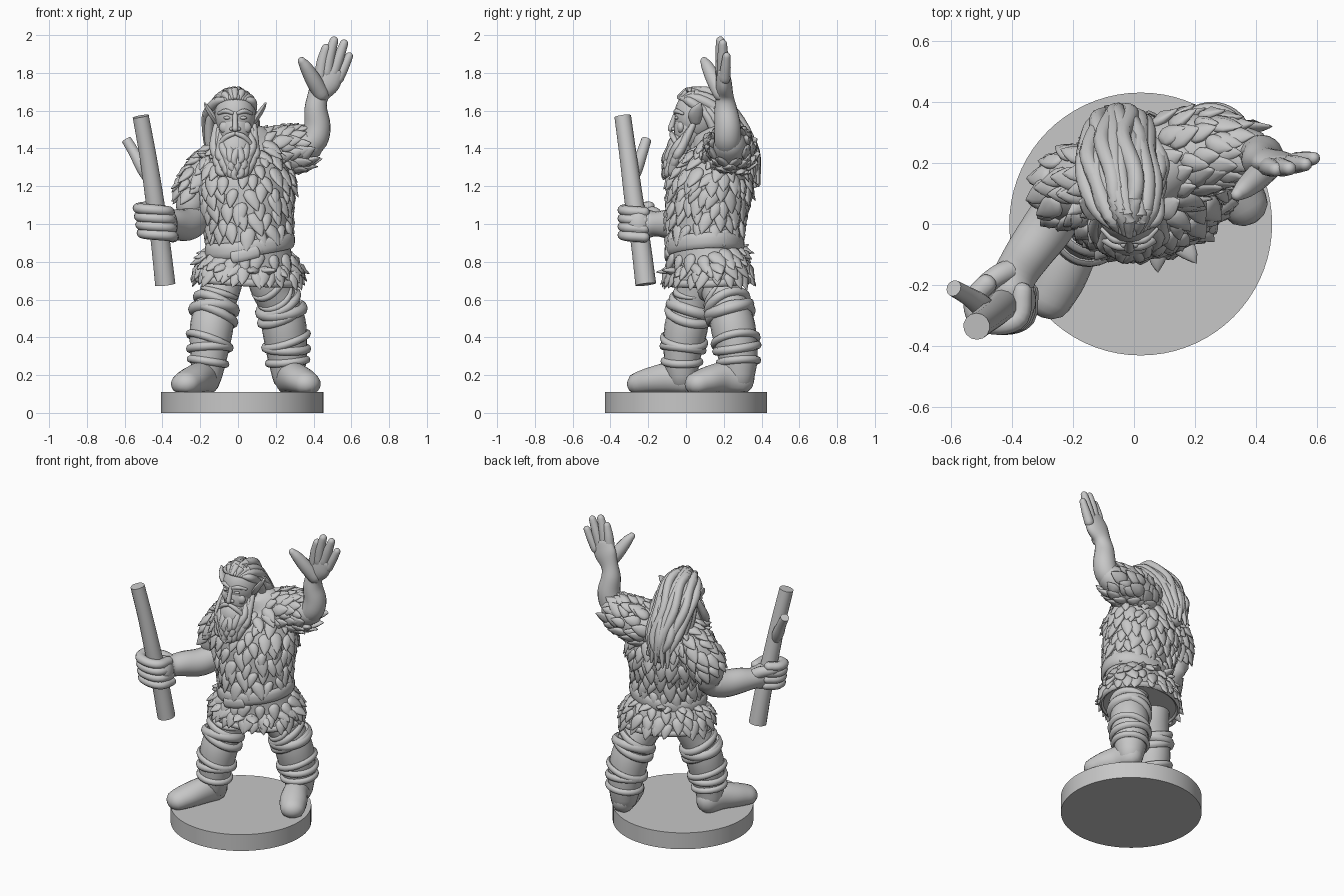
import bpy, bmesh, math, random
from mathutils import Vector, Matrix

random.seed(4)
if "Cube" in bpy.data.objects:
    bpy.data.objects.remove(bpy.data.objects["Cube"])

grey = bpy.data.materials.new("plain_grey")
grey.use_nodes = True
tone = (0.57, 0.57, 0.57, 1)
grey.diffuse_color = tone
grey.node_tree.nodes["Principled BSDF"].inputs["Base Color"].default_value = tone

UP, FRONT = Vector((0, 0, 1)), Vector((0, -1, 0))
CHEST = Vector((0.3, -0.95, 0)).normalized()


def finish(name, bm, angle=50):
    bmesh.ops.recalc_face_normals(bm, faces=bm.faces)
    mesh = bpy.data.meshes.new(name)
    bm.to_mesh(mesh)
    bm.free()
    mesh.materials.append(grey)
    ob = bpy.data.objects.new(name, mesh)
    bpy.context.collection.objects.link(ob)
    bpy.ops.object.select_all(action='DESELECT')
    ob.select_set(True)
    bpy.context.view_layer.objects.active = ob
    bpy.ops.object.shade_smooth_by_angle(angle=math.radians(angle))


def sweep(pts, ref):
    """Smooth surface through sections (x, y, z, across, along_ref)."""
    P = [Vector(p if len(p) == 5 else (*p, p[3])) for p in pts]
    P = [P[0] * 2 - P[1]] + P + [P[-1] * 2 - P[-2]]

    def at(t):
        i = max(0, min(int(t), len(pts) - 2))
        a, b, c, d = P[i:i + 4]
        u = t - i
        return (b * 2 + (c - a) * u + (a * 2 - b * 5 + c * 4 - d) * u**2
                + (b * 3 - a - c * 3 + d) * u**3) / 2

    def frame(t):
        s = at(t)
        tan = (at(t + .03) - at(t - .03)).to_3d().normalized()
        up = (ref - tan * ref.dot(tan)).normalized()
        return Vector(s[:3]), tan, up, tan.cross(up), s[3], s[4]

    def point(t, a, k=1, push=0):
        c, tan, up, side, rx, ry = frame(t)
        return c + tan * push + up * ry * k * math.cos(a) + side * rx * k * math.sin(a)
    return frame, point


def tube(bm, pts, ref=FRONT, n=12, steps=4, round_ends=True, floor=-9):
    frame, point = sweep(pts, ref)
    last = len(pts) - 1
    rings = [(i / steps, 1, 0) for i in range(last * steps + 1)]
    if round_ends:
        r0, r1 = min(frame(0)[4:]), min(frame(last)[4:])
        caps = [(math.cos(q), math.sin(q)) for q in (.5, 1, 1.4)]
        rings = ([(0, c, -r0 * s) for c, s in caps[::-1]] + rings
                 + [(last, c, r1 * s) for c, s in caps])
    grid = []
    for t, k, push in rings:
        ring = [point(t, math.tau * j / n, k, push) for j in range(n)]
        grid.append([bm.verts.new((p.x, p.y, max(p.z, floor))) for p in ring])
    for lo, hi in zip(grid, grid[1:]):
        for j in range(n):
            bm.faces.new((lo[j], lo[j - 1], hi[j - 1], hi[j]))
    bm.faces.new(grid[0])
    bm.faces.new(grid[-1])


def tubes(name, paths, **kw):
    bm = bmesh.new()
    for p in paths:
        tube(bm, p, **kw)
    finish(name, bm)


def blobs(name, items):
    bm = bmesh.new()
    for centre, size in items:
        m = Matrix.Translation(centre) @ Matrix.Diagonal((*size, 1))
        bmesh.ops.create_uvsphere(bm, u_segments=20, v_segments=14, radius=1, matrix=m)
    finish(name, bm)


def fur(name, pts, ref, t0, t1, rows, length=.12, width=.04, lift=.2):
    """Rows of overlapping pointed tufts lying along a swept surface."""
    frame, point = sweep(pts, ref)
    bm = bmesh.new()
    for i in range(rows):
        t = t0 + (t1 - t0) * i / (rows - 1)
        c, _, _, _, rx, ry = frame(t)
        n = max(7, int(math.pi * (rx + ry) / (width * 1.75)))
        for j in range(n):
            a = math.tau * (j + i % 2 / 2 + random.uniform(-.3, .3)) / n
            tt = t + random.uniform(-.13, .13)
            p = point(tt, a)
            down = (point(tt + .05, a) - p).normalized()
            side = (point(tt, a + .05) - point(tt, a - .05)).normalized()
            out = side.cross(down).normalized()
            if out.dot(p - c) < 0:
                out = -out
            down = (down + out * lift + side * random.uniform(-.35, .35)).normalized()
            out = down.cross(side).normalized() * (1 if down.cross(side).dot(out) > 0 else -1)
            size = random.uniform(.8, 1.2)
            new = bmesh.ops.create_icosphere(bm, subdivisions=2, radius=1)["verts"]
            for v in new:
                x, y, z = v.co
                s = (z + 1) / 2
                taper = 1.1 - .8 * s**1.6
                ridge = .35 * math.cos(x * 7) * max(0, y)
                v.co = (p + side * x * width * taper * size
                        + out * ((y + ridge) * .022 * taper + .012 * s * s)
                        + down * (s - .3) * length * size)
    finish(name, bm, 60)


# round base
bm = bmesh.new()
bmesh.ops.create_cone(bm, cap_ends=True, segments=72, radius1=.43, radius2=.43, depth=.11,
                      matrix=Matrix.Translation((.022, 0, .055)))
finish("base", bm, 30)

# legs, boots and wrappings
legs = {
    "right": ([(-.07, .09, .8, .12), (-.085, .07, .68, .105), (-.12, .03, .57, .105),
               (-.14, .0, .45, .115), (-.155, -.02, .3, .098), (-.165, -.02, .2, .082)],
              [(-.165, .0, .18, .072, .085), (-.195, -.08, .185, .078, .085),
               (-.24, -.17, .172, .085, .075), (-.28, -.245, .155, .078, .064)]),
    "left": ([(.15, .15, .8, .12), (.165, .17, .68, .105), (.22, .22, .57, .108),
              (.245, .25, .45, .118), (.26, .275, .3, .105), (.265, .28, .2, .086)],
             [(.265, .29, .18, .072, .085), (.29, .2, .185, .078, .085),
              (.33, .12, .172, .085, .075), (.365, .06, .155, .076, .064)]),
}
for side, (leg, foot) in legs.items():
    tubes(side + "_leg", [leg], n=20)
    tubes(side + "_boot", [foot], ref=UP, n=20, floor=.108)
    frame, point = sweep(leg, FRONT)
    s = 1 if side == "left" else -1
    bands = []
    for t, tilt, r in ((1.95, .1, .024), (2.2, -.15, .03), (2.45, .2, .024),
                       (3.45, .16, .02), (3.7, -.08, .022), (4.25, .04, .02)):
        ring = [point(t + tilt * s * math.sin(a), a, 1.03)
                for a in (math.tau * k / 20 for k in range(21))]
        bands.append([(*p, r * .85, r) for p in ring])
    tubes(side + "_leg_wraps", bands, ref=UP, n=8, steps=2)
    # trouser folds above the wraps
    folds = []
    for t in (.9, 1.4):
        ring = [point(t + .3 * math.sin(a + t), a, .96) for a in (k * .3 - 1.5 for k in range(11))]
        folds.append([(*p, .006 + .013 * math.sin(math.pi * k / 10)) for k, p in enumerate(ring)])
    tubes(side + "_trouser_folds", folds, ref=UP, n=8, steps=2)

# tunic body with fur
body = [(.0, .1, 1.47, .09, .08), (.03, .15, 1.38, .21, .14), (.03, .125, 1.22, .255, .2),
        (.05, .105, 1.05, .225, .19), (.065, .1, .87, .215, .18), (.06, .115, .78, .265, .2),
        (.055, .12, .69, .28, .215)]
tubes("tunic", [body], ref=CHEST, n=32, round_ends=False)
fur("tunic_fur", body, CHEST, .75, 3.5, 9)
fur("skirt_fur", body, CHEST, 4.35, 5.5, 4, length=.11, lift=.18)
frame, point = sweep(body, CHEST)
hem = [point(5.9, math.tau * k / 24) for k in range(25)]
tubes("skirt_hem", [[(*p, .014, .02) for p in hem]], ref=UP, n=8, steps=2)

# belt with hanging overlap
loop = [point(3.92 + .12 * math.sin(a), a, 1.07) for a in (math.tau * k / 24 for k in range(25))]
tubes("belt", [[(*p, .014, .042) for p in loop]], ref=UP, n=10, steps=2)
tail = [point(4.04 + .03 * k, .1 + .11 * k, 1.11) for k in range(6)]
tubes("belt_tail", [[(*p, .012, .032) for p in tail]], ref=UP, n=10)

# fur sleeves
left_sleeve = [(.1, .2, 1.36, .12, .14), (.22, .235, 1.385, .115, .125),
               (.31, .235, 1.4, .105, .1), (.37, .23, 1.42, .085, .085)]
right_sleeve = [(-.06, .13, 1.36, .09, .11), (-.14, .13, 1.28, .105, .12),
                (-.21, .115, 1.19, .1, .11), (-.25, .095, 1.1, .08, .09)]
tubes("left_sleeve", [left_sleeve], n=20)
tubes("right_sleeve", [right_sleeve], n=20)
fur("left_sleeve_fur", left_sleeve, FRONT, .3, 2.4, 6, length=.11, lift=.25)
fur("right_sleeve_fur", right_sleeve, FRONT, .3, 2.55, 6, length=.11, lift=.22)

# raised left arm with open hand
tubes("left_forearm", [[(.36, .225, 1.41, .07), (.405, .22, 1.45, .072), (.42, .22, 1.52, .07),
                        (.412, .21, 1.61, .06), (.425, .205, 1.68, .056, .046),
                        (.46, .2, 1.75, .08, .042), (.49, .195, 1.815, .074, .03)]], n=20)
tubes("left_fingers", [
    [(.435, .19, 1.78, .032), (.447, .185, 1.86, .03), (.465, .178, 1.93, .023)],
    [(.47, .19, 1.8, .032), (.485, .185, 1.89, .03), (.508, .182, 1.97, .023)],
    [(.505, .195, 1.8, .031), (.533, .195, 1.88, .029), (.561, .195, 1.955, .022)],
    [(.53, .205, 1.77, .03), (.56, .21, 1.83, .027), (.588, .215, 1.888, .021)],
    [(.44, .185, 1.69, .042), (.4, .15, 1.76, .042), (.36, .115, 1.83, .033),
     (.338, .097, 1.862, .022)]], n=12)

# lowered right arm with gripping hand
tubes("right_forearm", [[(-.25, .11, 1.14, .075), (-.23, .08, 1.03, .08), (-.275, .0, .995, .085),
                         (-.34, -.09, 1, .078), (-.385, -.16, 1, .072, .065),
                         (-.405, -.21, 1, .075, .08)]], ref=Vector((.3, .2, 1)), n=20)
blobs("right_palm", [((-.375, -.25, .998), (.055, .07, .085))])
grip = []
for k in range(4):
    z, o = .93 + .044 * k, -.007 * k
    grip.append([(x + o, y, z + .006 * i, .033, .028) for i, (x, y) in enumerate(
        ((-.345, -.22), (-.355, -.305), (-.42, -.33), (-.49, -.308), (-.502, -.245), (-.46, -.195)))])
grip.append([(-.4, -.15, 1.03, .038), (-.445, -.17, 1.055, .036), (-.495, -.205, 1.065, .03),
             (-.52, -.25, 1.07, .024)])
tubes("right_fingers", grip, ref=UP, n=12)

# staff with a broken branch
tubes("staff", [[(-.385, -.213, .68, .055), (-.41, -.24, .9, .052), (-.44, -.275, 1.12, .05),
                 (-.475, -.305, 1.35, .046), (-.515, -.335, 1.57, .044)],
                [(-.455, -.29, 1.2, .02), (-.5, -.265, 1.29, .036), (-.545, -.235, 1.37, .03),
                 (-.59, -.21, 1.445, .027)]], n=14, round_ends=False)

# head and face
X = -.015
face = [((X, .06, 1.575), (.11, .122, .138)), ((X, .02, 1.5), (.088, .085, .11))]
for s in (-1, 1):
    face += [((X + s * .048, -.026, 1.512), (.038, .022, .034)),
             ((X + s * .042, -.05, 1.562), (.02, .01, .009)),
             ((X + s * .018, -.066, 1.503), (.012, .012, .011))]
blobs("head", face)
tubes("neck", [[(.0, .1, 1.36, .08), (X, .07, 1.5, .075)]], n=16)
features = [[(X, -.05, 1.585, .015), (X, -.07, 1.54, .014), (X, -.08, 1.505, .017)],
            [(X - .032, -.062, 1.437, .01), (X, -.07, 1.432, .014), (X + .032, -.062, 1.437, .01)]]
for s in (-1, 1):
    features.append([(X + s * .015, -.056, 1.587, .01), (X + s * .05, -.05, 1.598, .013),
                     (X + s * .088, -.018, 1.585, .008)])
    features.append([(X + s * .008, -.076, 1.478, .012), (X + s * .045, -.07, 1.462, .015),
                     (X + s * .08, -.052, 1.425, .013), (X + s * .095, -.05, 1.385, .005)])
tubes("nose_brows_and_moustache", features, n=10)
tubes("ears", [[(X + s * .1, .05, 1.54, .014, .028), (X + s * .125, .05, 1.58, .016, .038),
                (X + s * .148, .065, 1.615, .012, .026), (X + s * .16, .075, 1.638, .006, .008)]
               for s in (-1, 1)], n=10)

# beard
blobs("beard_core", [((X, -.035, 1.385), (.092, .07, .1))])
locks = []
for layer in range(3):
    for k in range(9 - layer):
        a = (k - (8 - layer) / 2) / 4
        b, drop, w = abs(a), layer * .055, .01 * math.sin(k * 2.1 + layer)
        locks.append([(X + .1 * a, -.045 + .08 * b * b, 1.42 + .1 * b * b, .016),
                      (X + .112 * a + w, -.085 + .07 * b * b, 1.39 + .03 * b - drop * .4, .024),
                      (X + .098 * a - w, -.11 + .06 * b * b, 1.34 + .02 * b - drop * .7, .022),
                      (X + .062 * a + w, -.12 + .05 * b * b, 1.31 + .03 * b - drop * .65, .005)])
tubes("beard_locks", locks, n=8)

# long swept-back hair
mane = [(X, .07, 1.65, .09, .06), (-.035, .15, 1.6, .11, .07), (-.045, .24, 1.5, .105, .07),
        (-.045, .31, 1.36, .09, .06), (-.05, .33, 1.24, .055, .04)]
tubes("hair_mass", [mane], ref=UP, n=20)
strands = []
for k in range(11):
    a = (k - 5) / 5
    w = .016 * math.sin(k * 2.4)
    strands.append([(X + .06 * a, -.035 + .03 * abs(a), 1.672 - .015 * abs(a), .014),
                    (X - .005 + .095 * a, .04 + w, 1.705 - .06 * a * a, .025),
                    (-.035 + .12 * a + w, .17 - .05 * a * a, 1.665 - .07 * a * a + w, .028),
                    (-.045 + .12 * a - w, .29 - .09 * a * a, 1.53 + w, .028),
                    (-.045 + .1 * a + w, .365 - .06 * a * a, 1.38, .027),
                    (-.05 + .07 * a - w, .385 - .03 * a * a, 1.24 + .04 * math.cos(k * 3), .009)])
for s in (-1, 1):
    for k in range(3):
        strands.append([(X + s * .085, .06 + .03 * k, 1.63, .016),
                        (-.03 + s * .115, .12 + .03 * k, 1.56, .023),
                        (-.04 + s * .115, .16 + .04 * k, 1.46, .024),
                        (-.045 + s * .105, .18 + .05 * k, 1.36, .01)])
tubes("hair_strands", strands, n=8)
